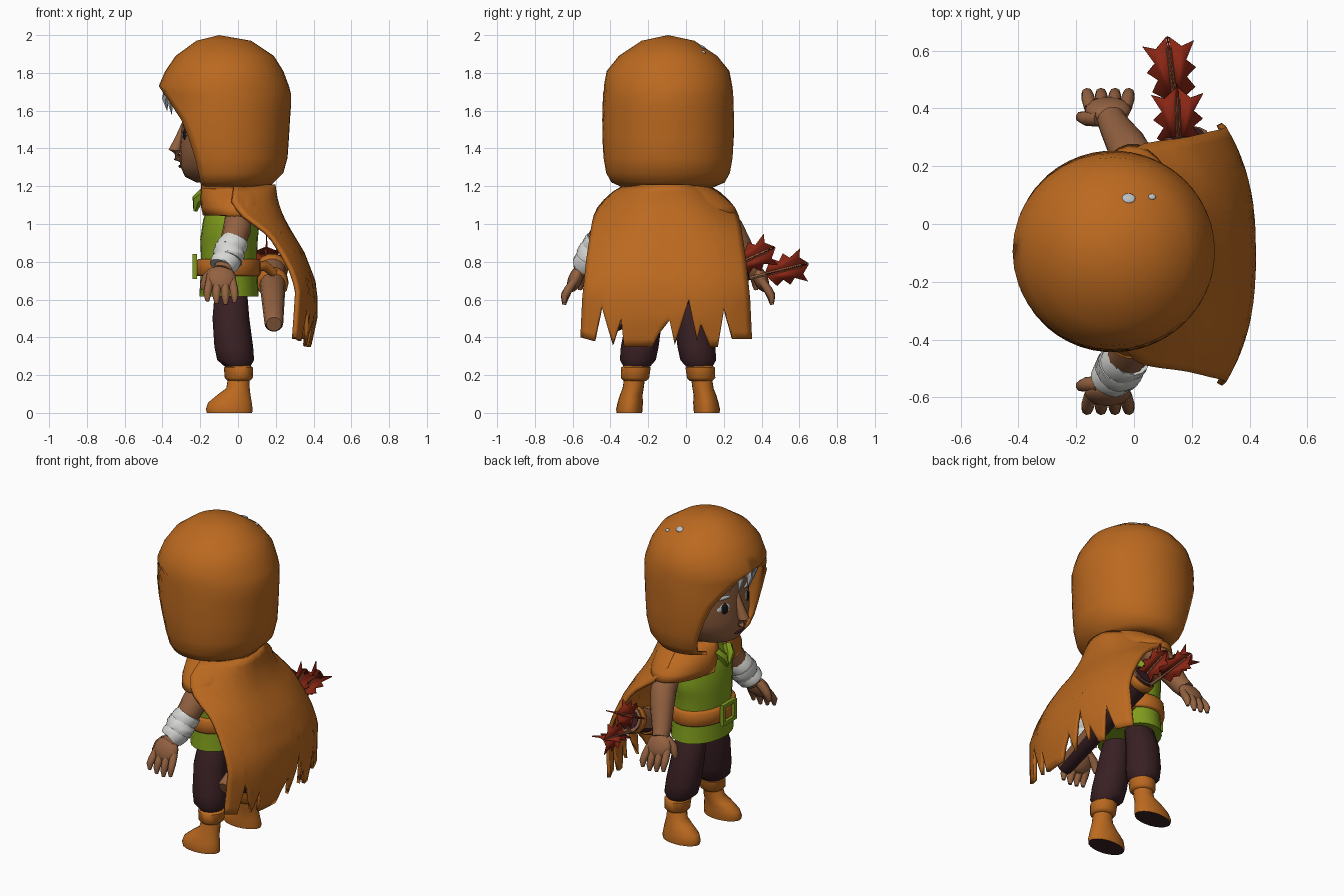
import bpy, bmesh, math
from mathutils import Vector, Matrix

if "Cube" in bpy.data.objects:
    bpy.data.objects.remove(bpy.data.objects["Cube"])

YC = -0.095  # body centre line; the figure faces -x


def material(name, r, g, b):
    m = bpy.data.materials.new(name)
    m.use_nodes = True
    m.diffuse_color = (r, g, b, 1)
    bsdf = next(n for n in m.node_tree.nodes if n.type == 'BSDF_PRINCIPLED')
    bsdf.inputs["Base Color"].default_value = (r, g, b, 1)
    bsdf.inputs["Roughness"].default_value = 0.8
    return m


ORANGE = material("orange cloth", .50, .142, .014)
GREEN = material("green tunic", .215, .335, .012)
SKIN = material("brown skin", .29, .12, .052)
DARK = material("dark brown", .04, .014, .017)
WHITE = material("bandage white", .68, .68, .66)
HAIR = material("silver hair", .5, .52, .54)
RED = material("red feather", .25, .019, .007)
BLACK = material("eye black", .01, .008, .008)


def finish(name, bm, *mats, thick=0, offset=-1, angle=50):
    me = bpy.data.meshes.new(name)
    bm.to_mesh(me)
    bm.free()
    for m in mats:
        me.materials.append(m)
    for p in me.polygons:
        p.use_smooth = True
    me.set_sharp_from_angle(angle=math.radians(angle))
    ob = bpy.data.objects.new(name, me)
    bpy.context.collection.objects.link(ob)
    if thick:
        mod = ob.modifiers.new("thickness", 'SOLIDIFY')
        mod.thickness, mod.offset = thick, offset
    return ob


def interp(pts, x):
    for (x0, y0), (x1, y1) in zip(pts, pts[1:]):
        if min(x0, x1) <= x <= max(x0, x1):
            return y0 + (y1 - y0) * (x - x0) / (x1 - x0)
    return pts[0][1] if abs(x - pts[0][0]) < abs(x - pts[-1][0]) else pts[-1][1]


def bridge(bm, rings):
    """Join rows of points into a quad sheet, welding any shared points."""
    grid = [[bm.verts.new(p) for p in r] for r in rings]
    for a, b in zip(grid, grid[1:]):
        for j in range(len(a) - 1):
            bm.faces.new((a[j], b[j], b[j + 1], a[j + 1]))
    bmesh.ops.remove_doubles(bm, verts=bm.verts, dist=.0004)


def close(bm):
    bmesh.ops.holes_fill(bm, edges=[e for e in bm.edges if e.is_boundary], sides=0)
    bmesh.ops.recalc_face_normals(bm, faces=bm.faces)


def loft(name, rows, mat, n=24, limit=None, thick=0):
    """Rows run top to bottom: height, front x, back x, half width, y shift."""
    bm = bmesh.new()
    rings = []
    for z, f, b, w, *shift in rows:
        y = YC + (shift[0] if shift else 0)
        cx, a = (f + b) / 2, (b - f) / 2
        m = limit(z, cx, a) if limit else math.pi
        ts = [m * (2 * j / n - 1) for j in range(n + 1)]
        rings.append([(cx + a * math.cos(t), y + w * math.sin(t), z) for t in ts])
    bridge(bm, rings)
    if not limit:
        close(bm)
    return finish(name, bm, mat, thick=thick)


def tube(name, pts, mat, n=10, extra=None, rule=None):
    """Round tube through (x, y, z, radius) points."""
    bm = bmesh.new()
    ps = [Vector(p[:3]) for p in pts]
    rings = []
    for i, p in enumerate(ps):
        d = ps[min(i + 1, len(ps) - 1)] - ps[max(i - 1, 0)]
        q = d.to_track_quat('Z', 'Y')
        ts = [2 * math.pi * j / n for j in range(n + 1)]
        rings.append([p + q @ Vector((math.cos(t), math.sin(t), 0)) * pts[i][3] for t in ts])
    bridge(bm, rings)
    close(bm)
    if rule:
        for f in bm.faces:
            f.material_index = int(rule(f.normal))
    return finish(name, bm, mat, *([extra] if extra else []))


def blob(name, loc, size, mat, rot=(0, 'X')):
    bm = bmesh.new()
    m = Matrix.Translation(loc) @ Matrix.Rotation(rot[0], 4, rot[1]) @ Matrix.Diagonal((*size, 1))
    bmesh.ops.create_uvsphere(bm, u_segments=16, v_segments=10, radius=1, matrix=m)
    return finish(name, bm, mat)


def box(name, loc, size, mat):
    bm = bmesh.new()
    bmesh.ops.create_cube(bm, size=1, matrix=Matrix.Translation(loc) @ Matrix.Diagonal((*size, 1)))
    return finish(name, bm, mat, angle=30)


# Hood with an arched face opening
OPEN = [(1.73, -.42), (1.65, -.365), (1.55, -.30), (1.4, -.24), (1.3, -.215), (1.18, -.19)]


def face_arch(z, cx, a):
    if z >= 1.73:
        return math.pi
    return math.acos(max(-1, min(1, (interp(OPEN, z) - cx) / a)))


hood = loft("hood", [
    (2.0, -.10005, -.09995, .00005), (1.97, -.22, .07, .14), (1.89, -.33, .19, .26),
    (1.81, -.385, .24, .325), (1.73, -.42, .27, .34), (1.69, -.42, .28, .345), (1.62, -.42, .28, .348),
    (1.55, -.42, .275, .349), (1.46, -.41, .27, .348), (1.35, -.39, .262, .342),
    (1.27, -.36, .24, .328), (1.22, -.32, .19, .30), (1.185, -.26, .15, .22)],
    ORANGE, n=36, limit=face_arch, thick=.022)

# Shoulder mantle, open in a narrow gap at the throat
loft("mantle", [(1.24, -.17, .15, .19), (1.2, -.2, .18, .215), (1.15, -.205, .18, .29),
                (1.09, -.2, .185, .355), (1.045, -.19, .18, .372)],
     ORANGE, n=32, limit=lambda z, cx, a: 2.93, thick=.02)

# Ragged cape: each column falls to its own torn hem height
CENTRE = [(1.21, .198), (1.12, .212), (1.05, .237), (1.0, .262), (.85, .352), (.7, .41), (.6, .422), (.5, .42), (.34, .385)]
EDGE = [(1.21, -.02), (1.12, -.03), (1.05, .03), (.95, .17), (.85, .235), (.75, .29), (.65, .32), (.34, .30)]
WIDTH = [(1.21, .22), (1.17, .285), (1.12, .34), (1.07, .378), (1.0, .395), (.8, .425), (.6, .445), (.34, .457)]
HEM = [(-1, .4), (-.84, .38), (-.77, .57), (-.62, .36), (-.53, .5), (-.49, .35), (-.16, .35),
       (-.08, .42), (.04, .49), (.1, .36), (.27, .6), (.36, .38), (.41, .47), (.51, .35),
       (.6, .35), (.69, .56), (.78, .39), (1, .39)]
cols = [a[0] + (b[0] - a[0]) * k / 3 for a, b in zip(HEM, HEM[1:]) for k in range(3)] + [1]
rows = []
for i in range(21):
    row = []
    for t in cols:
        z = 1.21 + (interp(HEM, t) - 1.21) * i / 20
        e = interp(EDGE, z)
        row.append((e + (interp(CENTRE, z) - e) * (1 - abs(t) ** 2.6), YC - .01 + interp(WIDTH, z) * t, z))
    rows.append(row)
bm = bmesh.new()
bridge(bm, rows)
finish("cape", bm, ORANGE, thick=.02)

# Head and face
loft("head", [(1.88, -.15, .05, .1), (1.8, -.24, .13, .22), (1.65, -.29, .17, .28), (1.5, -.3, .18, .285),
              (1.4, -.31, .17, .275), (1.31, -.308, .13, .23), (1.25, -.28, .08, .15), (1.22, -.22, .04, .08)], SKIN)
loft("neck", [(1.3, -.1, .1, .1), (1.08, -.11, .1, .11)], SKIN, n=16)
tube("nose", [(-.275, YC, 1.55, .015), (-.31, YC, 1.45, .026), (-.335, YC, 1.39, .034), (-.32, YC, 1.352, .024),
              (-.3, YC, 1.335, .01)], SKIN)
blob("mouth", (-.307, YC, 1.305), (.008, .05, .008), DARK)
for s in (-1, 1):
    blob("eye_white", (-.272, YC + s * .115, 1.475), (.01, .05, .04), WHITE, (-s * .38, 'Z'))
    blob("eye_pupil", (-.278, YC + s * .112, 1.475), (.01, .027, .035), BLACK, (-s * .38, 'Z'))
    blob("eyebrow", (-.268, YC + s * .12, 1.545), (.014, .06, .012), HAIR, (-s * .38, 'Z'))
for k in range(-3, 4):
    y = YC + k * .055
    x = -.385 + abs(k) * .024
    tube("hair_lock", [(x + .13, y, 1.8, .04), (x + .02, y, 1.72, .032),
                       (x, y + .012, 1.665, .02), (x + .01, y + .02, 1.6 - .02 * (k % 2), .002)], HAIR, n=6)
for x, y, r in ((-.02, .085, .024), (.07, .105, .014)):
    hit, p, nrm, _ = hood.closest_point_on_mesh((x, y, 1.93))
    blob("hair_tuft", p, (r, r * .8, .008), HAIR, (-.5, 'X'))

# Tunic, collar and belt
loft("tunic", [(1.15, -.12, .1, .14), (1.08, -.165, .11, .2), (1.02, -.185, .115, .235), (.92, -.2, .105, .21),
               (.8, -.195, .1, .2), (.7, -.2, .105, .205), (.615, -.205, .11, .215)], GREEN)
loft("belt", [(.815, -.21, .11, .21), (.805, -.222, .118, .22), (.735, -.225, .12, .224), (.725, -.215, .112, .215)], ORANGE)
for s in (-1, 1):
    tube("collar_flap", [(-.18, YC + s * .055, 1.165, .028), (-.215, YC + s * .035, 1.13, .03),
                         (-.225, YC + s * .01, 1.07, .012)], GREEN, n=6)
    box("buckle_side", (-.228, YC + s * .055, .775), (.024, .022, .13), GREEN)
    box("buckle_bar", (-.228, YC, .775 + s * .054), (.024, .12, .022), GREEN)

# Legs, boots, arms and hands
for s in (-1, 1):
    loft("trouser_leg", [(.68, -.1, .03, .06, s * .08), (.62, -.125, .05, .08, s * .095),
                         (.5, -.135, .06, .095, s * .125), (.35, -.125, .08, .1, s * .15),
                         (.28, -.11, .085, .095, s * .16), (.245, -.07, .065, .07, s * .165)], DARK, n=16)
    loft("boot_cuff", [(.25, -.06, .065, .065, s * .17), (.24, -.075, .08, .078, s * .17),
                       (.185, -.07, .078, .075, s * .175), (.17, -.055, .062, .06, s * .175)], ORANGE, n=16)
    boot = loft("boot", [(.2, -.05, .06, .055, s * .175), (.13, -.062, .062, .056, s * .185),
                         (.095, -.11, .066, .06, s * .195), (.055, -.158, .073, .067, s * .2),
                         (.02, -.17, .077, .07, s * .205), (0, -.165, .075, .068, s * .205)], ORANGE, n=20)
    boot.data.materials.append(DARK)
    for p in boot.data.polygons:
        p.material_index = int(p.normal.z < -.9)

    def at(x, y, z, r):
        return (x, YC + s * y, z, r)

    tube("arm", [at(0, .2, 1.06, .05), at(0, .275, 1.035, .07), at(-.005, .325, .975, .075),
                 at(-.03, .375, .89, .068), at(-.065, .43, .79, .055), at(-.08, .46, .75, .05)], SKIN, n=14)
    blob("palm", (-.09, YC + s * .49, .71), (.08, .038, .075), SKIN, (s * .4, 'X'))
    for k in (-1.5, -.5, .5, 1.5):
        x, drop = k * .04, .012 * abs(k - .3)
        tube("finger", [at(-.09 + x, .495, .7, .022), at(-.09 + x * 1.15, .53, .65, .023),
                        at(-.09 + x * 1.2, .547, .605 + drop, .02), at(-.09 + x * 1.2, .55, .57 + drop, .01)], SKIN, n=8)
    tube("thumb", [at(-.12, .46, .755, .028), at(-.165, .46, .715, .026), at(-.183, .465, .675, .02),
                   at(-.185, .465, .65, .01)], SKIN, n=8)

# Bandage wraps on the right forearm
elbow, wrist = Vector((-.022, YC - .365, .91)), Vector((-.075, YC - .44, .775))
for u, v, r, tilt in ((0, .38, .076, .01), (.32, .72, .081, -.012), (.66, 1, .074, .01)):
    a, b = elbow.lerp(wrist, u), elbow.lerp(wrist, v)
    lean = Vector((tilt, 0, 0))
    tube("bandage_wrap", [(*(a + lean), r - .006), (*(a.lerp(b, .15) + lean), r), (*(a.lerp(b, .85) - lean), r),
                          (*(b - lean), r - .006)], WHITE, n=16)

# Quiver slung across the lower back
low, top = Vector((.19, -.4, .47)), Vector((.18, .31, .775))


def station(u, r):
    return (*low.lerp(top, u), r)


tube("quiver", [station(0, .04), station(.02, .05), station(.6, .066), station(1, .078)],
     SKIN, 14, DARK, lambda n: n.z < -.35 and n.y > -.6)
tube("quiver_mouth", [station(.99, .06), station(1.005, .062)], DARK, 14)
for u in (.72, .95):
    tube("quiver_band", [station(u - .04, .076), station(u - .03, .083), station(u + .02, .085),
                         station(u + .03, .079)], ORANGE, 14)
tube("quiver_strap", [(.09, YC + .05, .77, .025), (.14, YC + .1, .78, .028), (.19, YC + .14, .74, .025)], ORANGE, 8)

# Arrows with notched feathers
VANE = [(-.2, .004), (-.15, .075), (-.11, .05), (-.08, .085), (-.05, .055), (.015, .09), (0, .045), (.04, .004)]
for a, b in (((.17, .2, .68), (.12, .61, .78)), ((.16, .15, .73), (.15, .435, .86))):
    a, b = Vector(a), Vector(b)
    tube("arrow_shaft", [(*a, .011), (*b, .011)], SKIN, 6)
    q = (b - a).to_track_quat('Z', 'X')
    bm = bmesh.new()
    for k in range(4):
        t = math.pi * k / 2
        side = Vector((math.cos(t), math.sin(t), 0))
        bm.faces.new([bm.verts.new(b + q @ (side * w + Vector((0, 0, h)))) for h, w in VANE])
    finish("arrow_feathers", bm, RED, thick=.006, offset=0)
